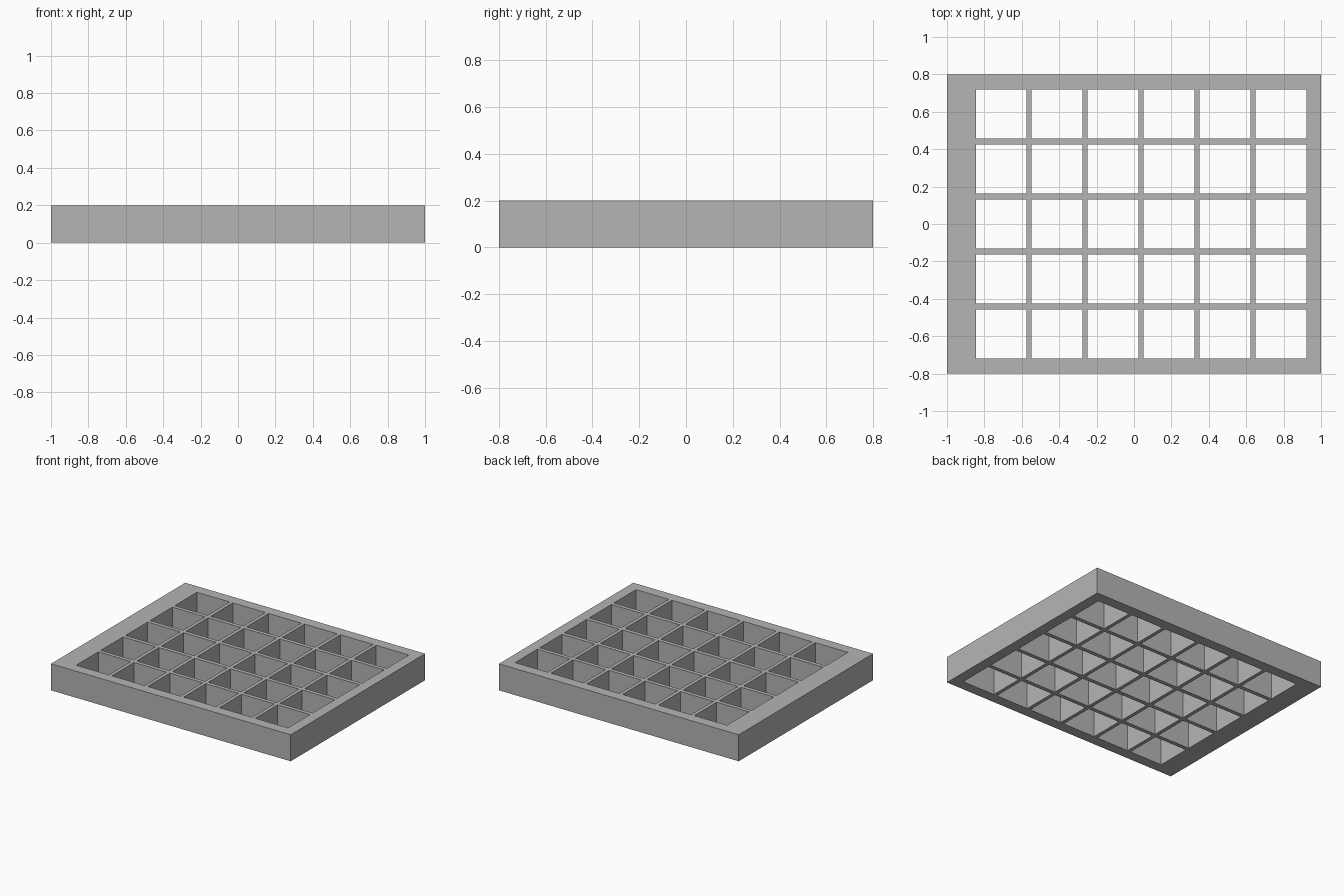
import bpy
import bmesh

cube = bpy.data.objects.get("Cube")
if cube:
    bpy.data.objects.remove(cube, do_unlink=True)

LENGTH, DEPTH, HEIGHT = 2.0, 1.6, 0.2
COLUMNS, ROWS = 6, 5


def cut_lines(outer, first, pitch, opening, count):
    """Outer edges plus both sides of every opening along one axis."""
    lines = [-outer / 2]
    for i in range(count):
        start = first + i * pitch
        lines += [start, start + opening]
    return lines + [outer / 2]


# Material
grey = bpy.data.materials.new("plain grey")
grey.use_nodes = True
colour = (0.46, 0.46, 0.46, 1.0)
grey.diffuse_color = colour
grey.node_tree.nodes["Principled BSDF"].inputs["Base Color"].default_value = colour

# Flat lattice: the left-hand margin is wider than the others
xs = cut_lines(LENGTH, -0.846, 0.299, 0.272, COLUMNS)
ys = cut_lines(DEPTH, -0.72, 0.294, 0.264, ROWS)
bm = bmesh.new()
grid = [[bm.verts.new((x, y, 0)) for y in ys] for x in xs]
for i in range(len(xs) - 1):
    for j in range(len(ys) - 1):
        if i % 2 and j % 2:
            continue  # open cell
        bm.faces.new((grid[i][j], grid[i + 1][j],
                      grid[i + 1][j + 1], grid[i][j + 1]))

# Raise the lattice into a solid tray with through openings
raised = bmesh.ops.extrude_face_region(bm, geom=bm.faces[:], use_keep_orig=True)
top = [v for v in raised["geom"] if isinstance(v, bmesh.types.BMVert)]
bmesh.ops.translate(bm, verts=top, vec=(0, 0, HEIGHT))
bmesh.ops.recalc_face_normals(bm, faces=bm.faces[:])

mesh = bpy.data.meshes.new("compartment_grid")
bm.to_mesh(mesh)
bm.free()
mesh.materials.append(grey)
tray = bpy.data.objects.new("compartment_grid", mesh)
bpy.context.collection.objects.link(tray)
